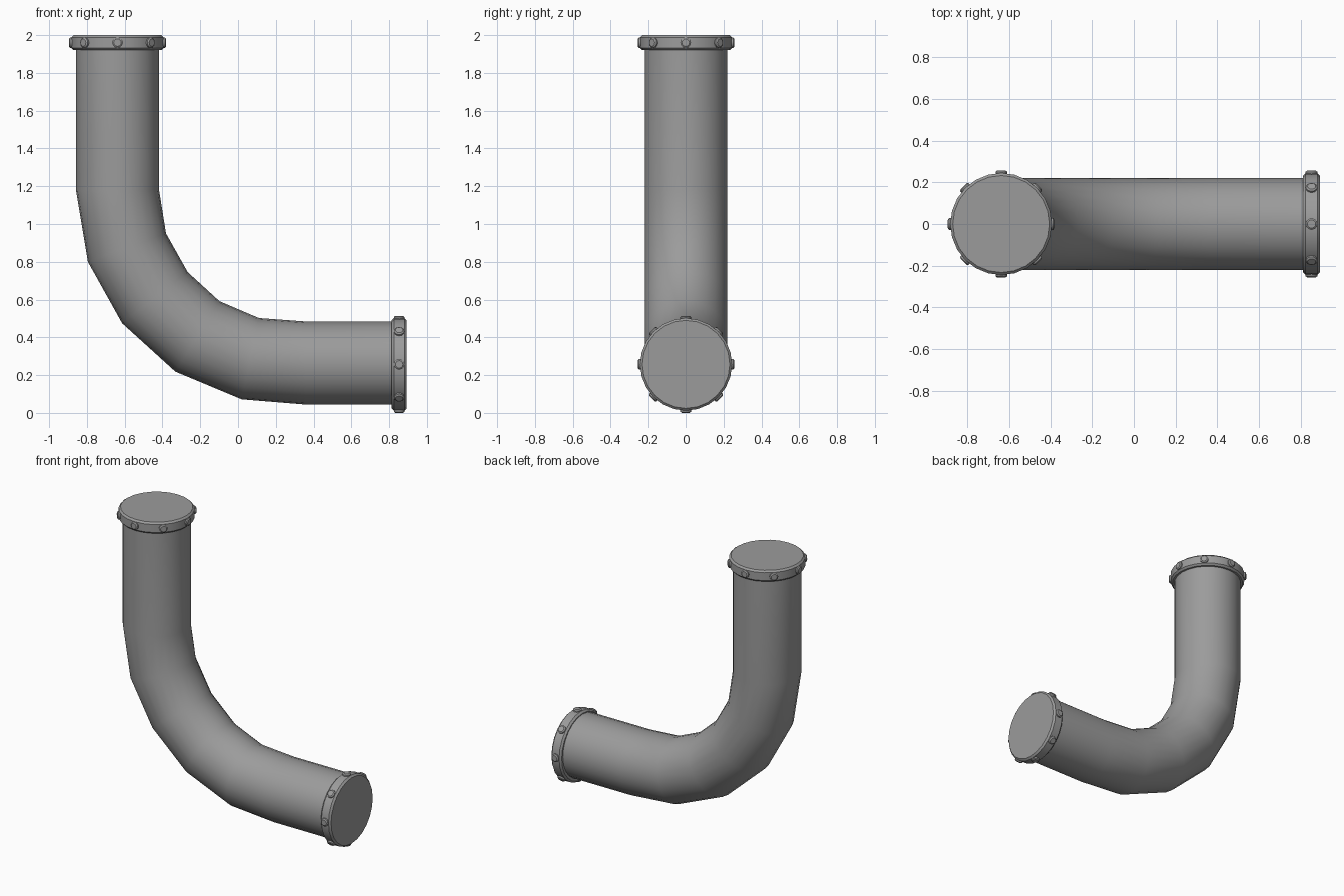
import bpy, bmesh, math
from mathutils import Vector, Matrix

cube = bpy.data.objects.get("Cube")
if cube:
    bpy.data.objects.remove(cube)

metal = bpy.data.materials.new("grey_metal")
metal.use_nodes = True
grey = (0.33, 0.33, 0.33, 1)
metal.diffuse_color = grey
metal.node_tree.nodes["Principled BSDF"].inputs["Base Color"].default_value = grey

PIPE_R, RIM_R, RIM_T, SIDES = 0.22, 0.245, 0.08, 24
PIPE_X, PIPE_Z, END_X, TOP_Z = -0.638, 0.257, 0.893, 2.0


def finish(bm, name, angle=35):
    bmesh.ops.recalc_face_normals(bm, faces=bm.faces)
    mesh = bpy.data.meshes.new(name)
    bm.to_mesh(mesh)
    bm.free()
    mesh.materials.append(metal)
    obj = bpy.data.objects.new(name, mesh)
    bpy.context.collection.objects.link(obj)
    bpy.ops.object.select_all(action="DESELECT")
    obj.select_set(True)
    bpy.context.view_layer.objects.active = obj
    bpy.ops.object.shade_smooth_by_angle(angle=math.radians(angle))
    return obj


def skin(bm, rings):
    """Join successive vertex rings and cap both ends."""
    for a, b in zip(rings, rings[1:]):
        for i in range(len(a)):
            j = (i + 1) % len(a)
            bm.faces.new((a[i], a[j], b[j], b[i]))
    bm.faces.new(rings[0])
    bm.faces.new(rings[-1])


def lathe(bm, profile, sides, matrix):
    """Solid of revolution about local z from (radius, height) pairs."""
    rings = []
    for r, h in profile:
        turns = [2 * math.pi * i / sides for i in range(sides)]
        rings.append([bm.verts.new(matrix @ Vector((r * math.cos(t), r * math.sin(t), h)))
                      for t in turns])
    skin(bm, rings)


# Bent pipe: cross-sections swept along the elbow (x, z, outward tilt in degrees)
path = [(PIPE_X, TOP_Z - 0.04, 180), (PIPE_X, 1.18, 180), (-0.588, 0.875, 200),
        (-0.44, 0.61, 218), (-0.215, 0.405, 238), (0.065, 0.287, 258),
        (0.36, 0.264, 270), (END_X - 0.04, 0.264, 270)]
bm = bmesh.new()
rings = []
for x, z, tilt in path:
    a = math.radians(tilt)
    out = Vector((math.cos(a), 0, math.sin(a)))
    ring = []
    for i in range(SIDES):
        t = 2 * math.pi * i / SIDES
        offset = out * math.cos(t) + Vector((0, 1, 0)) * math.sin(t)
        ring.append(bm.verts.new(Vector((x, 0, z)) + PIPE_R * offset))
    rings.append(ring)
skin(bm, rings)
finish(bm, "bent_pipe", 40)


# End flanges, each a chamfered disc with eight bolts round its rim
def flange(name, matrix):
    c = 0.012
    bm = bmesh.new()
    lathe(bm, [(RIM_R - c, -RIM_T), (RIM_R, c - RIM_T), (RIM_R, -c), (RIM_R - c, 0)],
          SIDES, matrix)
    finish(bm, name + "_flange")
    bm = bmesh.new()
    for k in range(8):
        spin = Matrix.Rotation(k * math.pi / 4, 4, "Z")
        seat = Matrix.Translation((RIM_R, 0, -RIM_T / 2)) @ Matrix.Rotation(math.pi / 2, 4, "Y")
        lathe(bm, [(0.028, -0.02), (0.028, 0.006), (0.02, 0.012)], 12, matrix @ spin @ seat)
    finish(bm, name + "_bolts")


flange("top", Matrix.Translation((PIPE_X, 0, TOP_Z)))
flange("side", Matrix.Translation((END_X, 0, PIPE_Z)) @ Matrix.Rotation(math.pi / 2, 4, "Y"))
